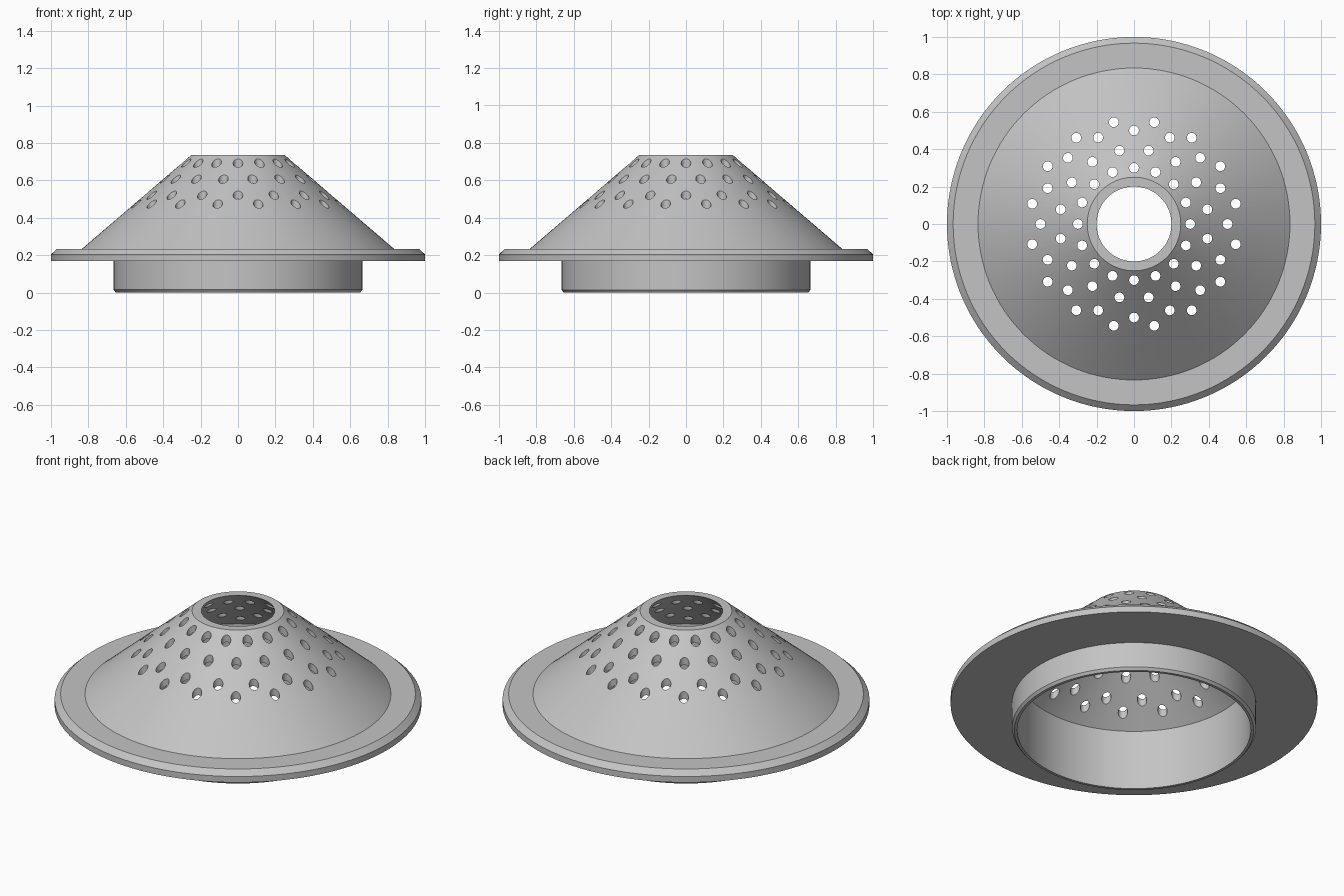
import bpy, bmesh, math
from mathutils import Matrix, Vector

cube = bpy.data.objects.get("Cube")
if cube:
    bpy.data.objects.remove(cube, do_unlink=True)


def make_object(name, bm):
    mesh = bpy.data.meshes.new(name)
    bm.to_mesh(mesh)
    bm.free()
    obj = bpy.data.objects.new(name, mesh)
    bpy.context.collection.objects.link(obj)
    return obj


def lathe(name, profile, segments):
    """Revolve a closed (radius, height) outline around z."""
    bm = bmesh.new()
    verts = [bm.verts.new((r, 0, z)) for r, z in profile]
    edges = [bm.edges.new((v, verts[i - 1])) for i, v in enumerate(verts)]
    bmesh.ops.spin(bm, geom=verts + edges, cent=(0, 0, 0), axis=(0, 0, 1),
                   angle=math.tau, steps=segments, use_merge=True)
    bmesh.ops.remove_doubles(bm, verts=bm.verts, dist=1e-4)
    bmesh.ops.recalc_face_normals(bm, faces=bm.faces)
    return make_object(name, bm)


# Plain grey material
grey = bpy.data.materials.new("light grey")
grey.use_nodes = True
colour = (0.55, 0.55, 0.55, 1)
grey.diffuse_color = colour
grey.node_tree.nodes["Principled BSDF"].inputs["Base Color"].default_value = colour

# Strainer body: collar, flange and hollow cone in one outline
strainer = lathe("strainer_body", [
    (0.637, 0), (0.653, 0), (0.665, 0.015),      # collar foot
    (0.665, 0.168), (1, 0.168), (1, 0.204),      # flange
    (0.967, 0.234), (0.834, 0.234),
    (0.25, 0.735), (0.2, 0.735),                 # cone and open top
    (0.637, 0.36),                               # inside of the cone
], 128)
strainer.data.materials.append(grey)

# Vertical drain holes in staggered rings
bm = bmesh.new()
COUNT = 16
for ring, radius in enumerate((0.3, 0.4, 0.5, 0.555)):
    for i in range(COUNT):
        angle = math.tau * (i + 0.5 * (ring % 2)) / COUNT
        spot = Vector((radius * math.cos(angle), radius * math.sin(angle), 0.6))
        bmesh.ops.create_cone(bm, cap_ends=True, segments=24, radius1=0.026,
                              radius2=0.026, depth=0.8,
                              matrix=Matrix.Translation(spot))
cutter = make_object("hole_cutter", bm)
cutter.data.materials.append(grey)
cutter.hide_render = True

cut = strainer.modifiers.new("drain_holes", 'BOOLEAN')
cut.operation = 'DIFFERENCE'
cut.solver = 'EXACT'
cut.object = cutter

# Apply the cut, drop the cutter and smooth the round faces
bpy.ops.object.select_all(action='DESELECT')
strainer.select_set(True)
bpy.context.view_layer.objects.active = strainer
bpy.ops.object.modifier_apply(modifier=cut.name)
bpy.data.objects.remove(cutter, do_unlink=True)
bpy.ops.object.shade_smooth_by_angle(angle=math.radians(25))
